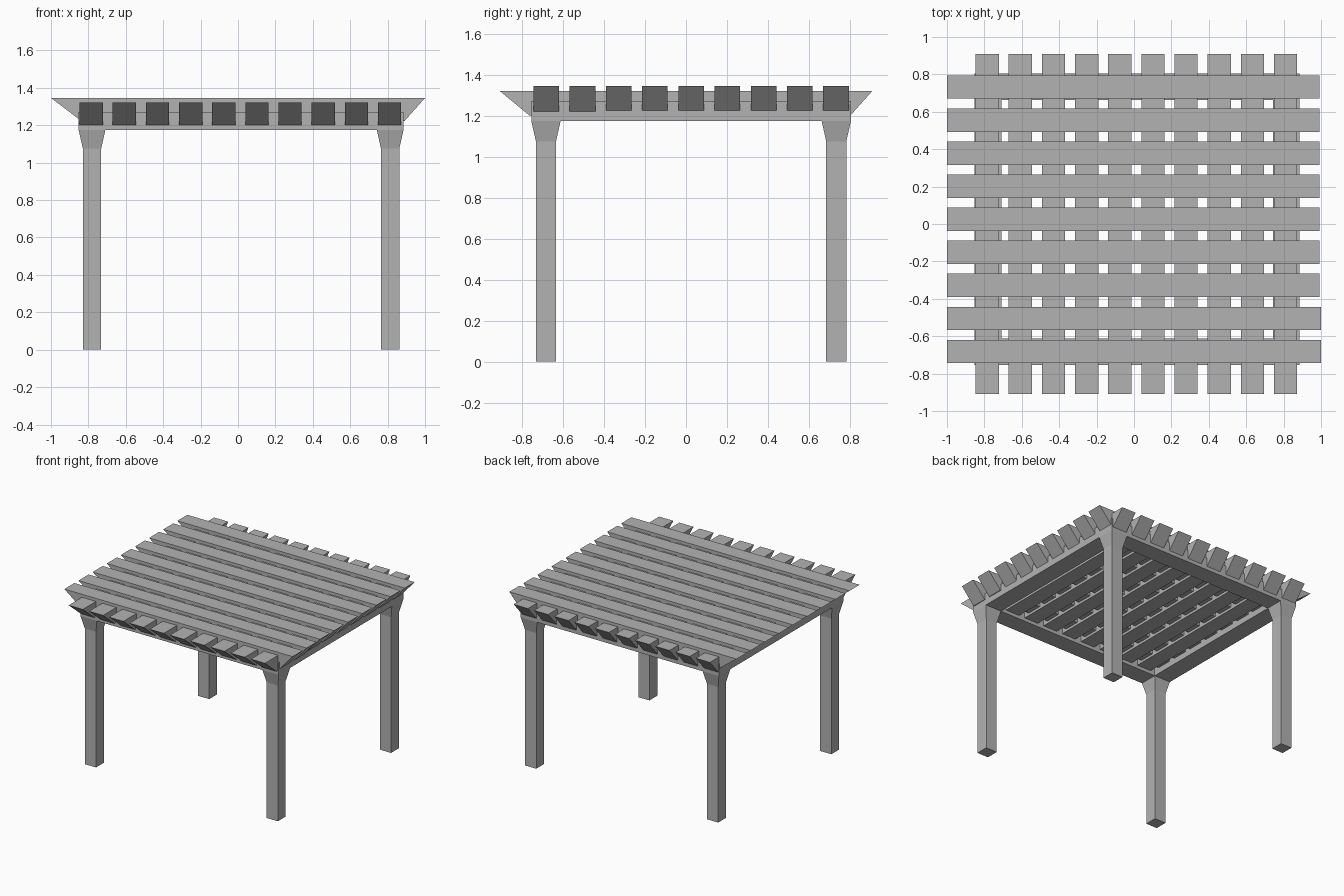
import bpy
import bmesh

if "Cube" in bpy.data.objects:
    bpy.data.objects.remove(bpy.data.objects["Cube"], do_unlink=True)

# One plain grey for all the timber
grey = bpy.data.materials.new("plain_grey")
grey.use_nodes = True
colour = (0.45, 0.45, 0.45, 1.0)
grey.diffuse_color = colour
grey.node_tree.nodes["Principled BSDF"].inputs["Base Color"].default_value = colour


def stack(name, layers):
    """Closed solid through rectangles given as (x range, y range, z)."""
    bm = bmesh.new()
    rings = []
    for (x0, x1), (y0, y1), z in layers:
        corners = ((x0, y0), (x1, y0), (x1, y1), (x0, y1))
        rings.append([bm.verts.new((x, y, z)) for x, y in corners])
    bm.faces.new(rings[0][::-1])
    bm.faces.new(rings[-1])
    for low, high in zip(rings, rings[1:]):
        for i in range(4):
            j = (i + 1) % 4
            bm.faces.new((low[i], low[j], high[j], high[i]))
    bmesh.ops.recalc_face_normals(bm, faces=bm.faces)
    mesh = bpy.data.meshes.new(name)
    bm.to_mesh(mesh)
    bm.free()
    mesh.materials.append(grey)
    obj = bpy.data.objects.new(name, mesh)
    bpy.context.scene.collection.objects.link(obj)
    return obj


def around(centre, width):
    return (centre - width / 2, centre + width / 2)


# Frame footprint and heights
X0, X1, Y0, Y1 = -0.852, 0.885, -0.755, 0.805
BEAM = 0.143
NECK, FRAME_LOW, FRAME_TOP = 1.075, 1.175, 1.272
outer_x = {"right": (X0, X0 + BEAM), "left": (X1 - BEAM, X1)}
outer_y = {"front": (Y0, Y0 + BEAM), "back": (Y1 - BEAM, Y1)}

# Four posts, each flaring into a capital under the frame
for side, xs in outer_x.items():
    for end, ys in outer_y.items():
        px, py = around(sum(xs) / 2, 0.098), around(sum(ys) / 2, 0.098)
        stack(f"{end}_{side}_post",
              [(px, py, 0), (px, py, NECK), (xs, ys, FRAME_LOW), (xs, ys, FRAME_TOP)])

# Beams joining the capitals
for side, xs in outer_x.items():
    span = (Y0 + BEAM, Y1 - BEAM)
    stack(f"{side}_beam", [(xs, span, FRAME_LOW), (xs, span, FRAME_TOP)])
for end, ys in outer_y.items():
    span = (X0 + BEAM, X1 - BEAM)
    stack(f"{end}_beam", [(span, ys, FRAME_LOW), (span, ys, FRAME_TOP)])

# Lower joists running front to back, with undercut ends
for i in range(10):
    xs = around(-0.785 + i * 0.1773, 0.124)
    stack(f"joist_{i + 1}", [(xs, (-0.765, 0.803), 1.202), (xs, (-0.91, 0.91), 1.322)])

# Upper slats running side to side, with undercut ends
for i in range(9):
    ys = around(-0.682 + i * 0.1768, 0.125)
    tip = 1.0 if i < 2 else 0.992
    stack(f"slat_{i + 1}", [(( -0.837, tip - 0.11), ys, 1.222), ((-1.0, tip), ys, 1.346)])
